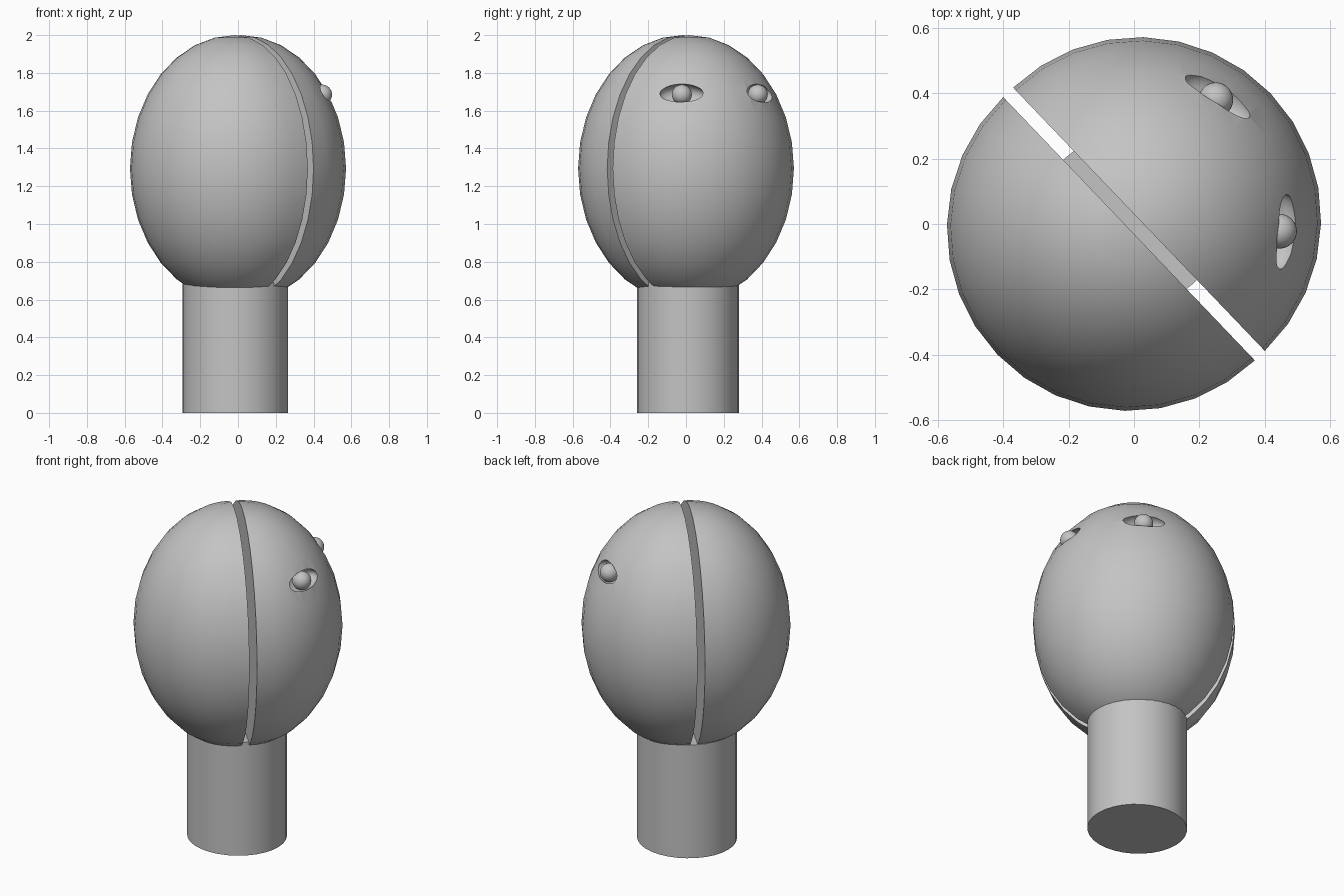
import bpy
import bmesh
from math import cos, sin, radians
from mathutils import Matrix, Vector

default = bpy.data.objects.get("Cube")
if default:
    bpy.data.objects.remove(default, do_unlink=True)

# One plain grey for every part
GREY = (0.55, 0.55, 0.55, 1.0)
grey = bpy.data.materials.new("plain_grey")
grey.use_nodes = True
grey.diffuse_color = GREY
grey.node_tree.nodes["Principled BSDF"].inputs["Base Color"].default_value = GREY

HEAD_RADIUS = 0.557
HEAD_HEIGHT = 0.706            # vertical half-axis
HEAD_Z = 1.294
SPLIT_ANGLE = radians(43.7)    # direction the two halves are pulled apart
HALF_GAP = 0.021
EYE_Z = 1.685


def add_object(name, bm):
    mesh = bpy.data.meshes.new(name)
    bmesh.ops.recalc_face_normals(bm, faces=bm.faces[:])
    bm.to_mesh(mesh)
    bm.free()
    mesh.materials.append(grey)
    obj = bpy.data.objects.new(name, mesh)
    bpy.context.collection.objects.link(obj)
    return obj


def smooth(obj):
    bpy.ops.object.select_all(action="DESELECT")
    obj.select_set(True)
    bpy.context.view_layer.objects.active = obj
    bpy.ops.object.shade_smooth_by_angle(angle=radians(30))


def ellipsoid(name, centre, scale, angle=0.0):
    bm = bmesh.new()
    matrix = (Matrix.Translation(centre) @ Matrix.Rotation(angle, 4, "Z")
              @ Matrix.Diagonal((*scale, 1)))
    bmesh.ops.create_uvsphere(bm, u_segments=32, v_segments=16, radius=1, matrix=matrix)
    return add_object(name, bm)


def head_half(name, side):
    """Half an egg, capped on its flat side and shifted away from the split."""
    bm = bmesh.new()
    bmesh.ops.create_uvsphere(bm, u_segments=32, v_segments=16, radius=1,
                              matrix=Matrix.Diagonal((HEAD_RADIUS, HEAD_RADIUS, HEAD_HEIGHT, 1)))
    bmesh.ops.bisect_plane(bm, geom=bm.verts[:] + bm.edges[:] + bm.faces[:], dist=0.0001,
                           plane_co=(0, 0, 0), plane_no=(side, 0, 0), clear_inner=True)
    bmesh.ops.holes_fill(bm, edges=[e for e in bm.edges if e.is_boundary], sides=0)
    shift = Matrix.Translation((side * HALF_GAP, 0, HEAD_Z))
    bm.transform(Matrix.Rotation(SPLIT_ANGLE, 4, "Z") @ shift)
    return add_object(name, bm)


# Neck: slightly oval column reaching into the head
bm = bmesh.new()
NECK_TOP = 0.69
bmesh.ops.create_cone(bm, cap_ends=True, segments=32, radius1=1, radius2=1, depth=NECK_TOP,
                      matrix=Matrix.Translation((-0.014, 0.0105, NECK_TOP / 2))
                      @ Matrix.Diagonal((0.279, 0.27, 1, 1)))
smooth(add_object("neck", bm))

# Head halves
front_half = head_half("head_front_half", -1)
back_half = head_half("head_back_half", 1)

# Eyeballs, each in an almond socket cut from the back half
for name, centre, facing in (("first", (0.445, -0.022, EYE_Z), -4),
                             ("second", (0.25, 0.38, EYE_Z), 58)):
    angle = radians(facing)
    cutter = ellipsoid(name + "_socket_cutter", Vector(centre), (0.065, 0.118, 0.056), angle)
    cutter.hide_render = True
    cut = back_half.modifiers.new("socket", "BOOLEAN")
    cut.operation = "DIFFERENCE"
    cut.solver = "EXACT"
    cut.object = cutter
    bpy.context.view_layer.objects.active = back_half
    bpy.ops.object.modifier_apply(modifier=cut.name)
    bpy.data.objects.remove(cutter, do_unlink=True)
    smooth(ellipsoid(name + "_eyeball", Vector(centre), (0.053, 0.053, 0.053), angle))

for half in (front_half, back_half):
    smooth(half)
